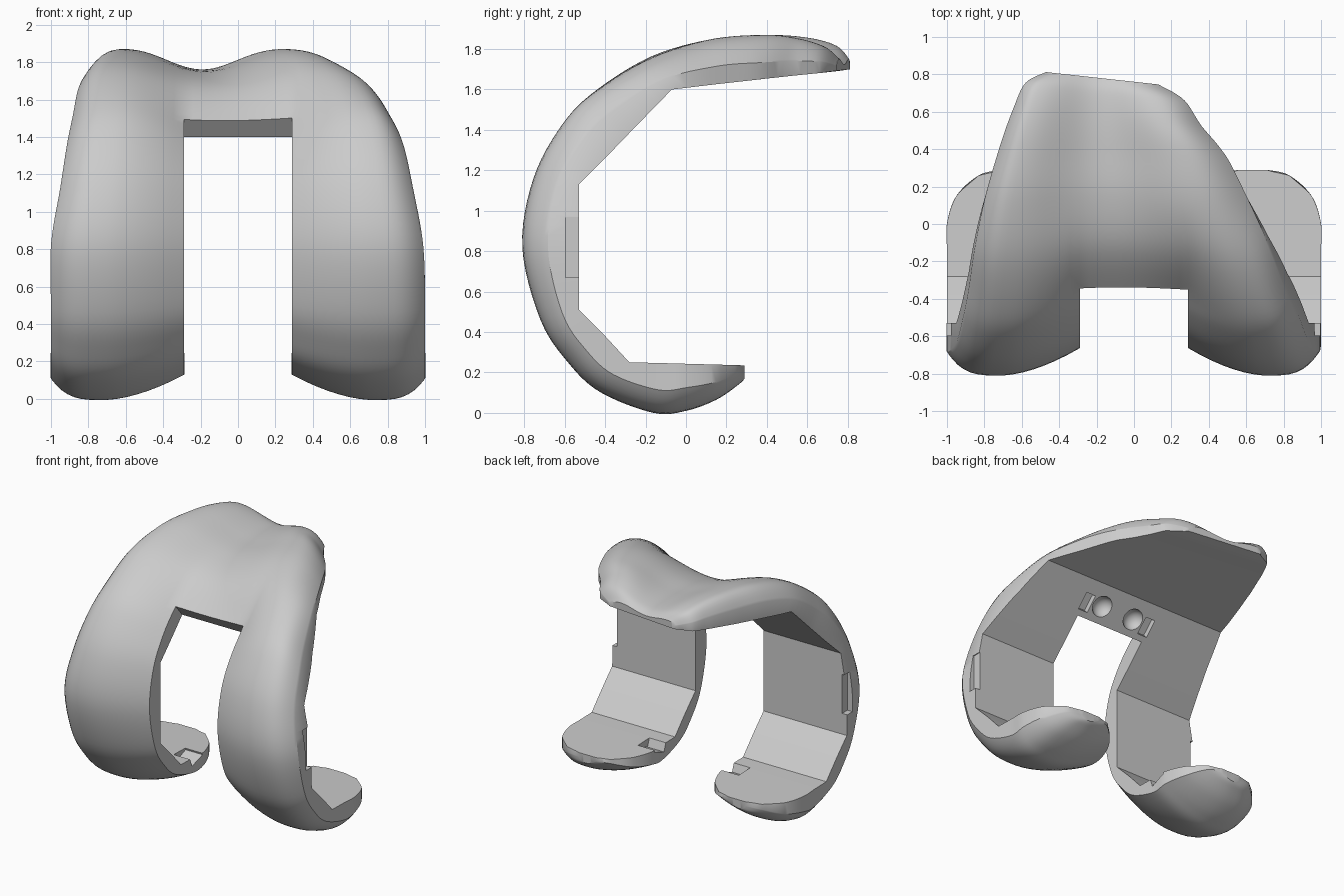
import bpy, bmesh, math
from mathutils import Matrix, Vector

if "Cube" in bpy.data.objects:
    bpy.data.objects.remove(bpy.data.objects["Cube"])

metal = bpy.data.materials.new("satin_grey_metal")
metal.diffuse_color = (0.6, 0.6, 0.6, 1)
metal.use_nodes = True
metal.node_tree.nodes["Principled BSDF"].inputs["Base Color"].default_value = metal.diffuse_color

# Stations round the C: outer y,z | inner y,z | left, right edge | notch left, right
STATIONS = [
    (.29, .17, .29, .235, -.71, .71, -.56, .56),
    (.26, .14, .26, .236, -.83, .83, -.46, .46),
    (.15, .065, .15, .239, -.95, .95, -.35, .35),
    (0, .01, 0, .243, -1, 1, -.29, .29),
    (-.16, 0, -.14, .247, -1, 1, -.29, .29),
    (-.42, .10, -.28, .25, -1, 1, -.29, .29),
    (-.58, .245, -.40, .38, -1, 1, -.29, .29),
    (-.72, .46, -.53, .51, -1, 1, -.29, .29),
    (-.81, .82, -.53, .82, -1, .99, -.29, .29),
    (-.755, 1.16, -.53, 1.13, -.95, .935, -.29, .29),
    (-.61, 1.43, -.40, 1.26, -.915, .885, -.29, .29),
    (-.44, 1.60, -.265, 1.40, -.885, .82, -.29, .29),
    (-.17, 1.765, -.07, 1.60, -.85, .72, -.29, .29),
    (.13, 1.85, .15, 1.626, -.795, .60, -.29, .24),
    (.40, 1.87, .40, 1.654, -.72, .475, -.30, .08),
    (.60, 1.855, .60, 1.676, -.645, .36, -.33, 0),
    (.74, 1.815, .74, 1.69, -.58, .27, -.35, -.05),
    (.81, 1.75, .81, 1.70, -.47, .13, -.30, -.10),
]
NOTCH_TOP = 11           # station where the two legs join
SUB, LEG, MID = 6, 16, 12  # subdivisions
COLS = 2 * LEG + MID

# Rim depth per station, averaged with its neighbours so the skin flows past the inner corners
gap = [(a[0] - a[2], a[1] - a[3]) for a in STATIONS]
DEPTH = [gap[0]] + [tuple((gap[i - 1][k] + 2 * gap[i][k] + gap[i + 1][k]) / 4 for k in (0, 1))
                    for i in range(1, len(gap) - 1)] + [gap[-1]]
TABLE = [a + d for a, d in zip(STATIONS, DEPTH)]


def catmull(a, b, c, d, t):
    return b + .5 * t * (c - a + t * (2*a - 5*b + 4*c - d + t * (3*(b - c) + d - a)))


def smooth(t):
    t = min(max(t, 0), 1)
    return t * t * (3 - 2 * t)


def leg_bulge(v):
    """Relative thickness of a leg, v = 0 outer edge, 1 notch side."""
    peak = .4
    if v < peak:
        return 1 - .52 * (1 - v / peak) ** 3.5
    return 1 - .6 * ((v - peak) / (1 - peak)) ** 1.7


def flange_bulge(x, xl, xr):
    """Relative thickness of the upper flange: two ridges and a wide groove."""
    width = xr - xl
    a, b = xl + .09 * width, xr - .19 * width
    if x < a:
        return 1 - .5 * ((a - x) / (a - xl)) ** 2.5
    if x > b:
        return 1 - .65 * ((x - b) / (xr - b)) ** 2.3
    return 1 - .27 * (1 - math.cos(2 * math.pi * (x - a) / (b - a)))


def section(s):
    """Outer and inner points of one cross-section."""
    i = min(int(s), len(TABLE) - 2)
    t = s - i
    rows = [TABLE[min(max(i + k, 0), len(TABLE) - 1)] for k in (-1, 0, 1, 2)]
    oy, oz, _, _, xl, xr, nl, nr, dy, dz = [catmull(*c, t) for c in zip(*rows)]
    iy, iz = [rows[1][k] + (rows[2][k] - rows[1][k]) * t for k in (2, 3)]
    w = smooth((s - 10.4) / 2.6)
    outer, inner = [], []
    for c in range(COLS + 1):
        if c <= LEG:
            v = (c / LEG) ** 1.5
            x, p = xl + (nl - xl) * v, leg_bulge(v)
        elif c < LEG + MID:
            q = (c - LEG) / MID
            x, p = nl + (nr - nl) * q, .4 - .12 * q * (1 - q)
        else:
            v = ((COLS - c) / LEG) ** 1.5
            x, p = xr + (nr - xr) * v, leg_bulge(v)
        if w > 0:
            p += (flange_bulge(x, xl, xr) - p) * w
        slant = -.11 * (x + .45) * smooth((iy - .3) / .4) * (iz > 1)
        inner.append(Vector((x, iy + slant, iz + slant * .11)))
        outer.append(Vector((x, oy + (p - 1) * dy + slant, oz + (p - 1) * dz)))
    return outer, inner


# Shell: outer skin, faceted inner skin and rim walls; the notch cells are left out
bm = bmesh.new()
rows = (len(STATIONS) - 1) * SUB
grid = []
for r in range(rows + 1):
    grid.append([[bm.verts.new(p) for p in side] for side in section(r / SUB)])
cells = {(r, c) for r in range(rows) for c in range(COLS)
         if r >= NOTCH_TOP * SUB or not LEG <= c < LEG + MID}
for r, c in cells:
    ring = [(r, c), (r, c + 1), (r + 1, c + 1), (r + 1, c)]
    for side in (0, 1):
        bm.faces.new([grid[a][side][b] for a, b in ring])
    beside = [(r - 1, c), (r, c + 1), (r + 1, c), (r, c - 1)]
    for k in range(4):
        if beside[k] not in cells:
            (a, b), (d, e) = ring[k], ring[(k + 1) % 4]
            bm.faces.new([grid[a][0][b], grid[d][0][e], grid[d][1][e], grid[a][1][b]])
bmesh.ops.delete(bm, geom=[v for v in bm.verts if not v.link_faces], context='VERTS')
bmesh.ops.recalc_face_normals(bm, faces=bm.faces)
mesh = bpy.data.meshes.new("curved_shell")
bm.to_mesh(mesh)
bm.free()
shell = bpy.data.objects.new("curved_shell", mesh)
bpy.context.collection.objects.link(shell)
mesh.materials.append(metal)

# Cutter holding all the small recesses
cut = bmesh.new()


def box(center, size, tilt=0):
    m = (Matrix.Translation(center) @ Matrix.Rotation(tilt, 4, 'X')
         @ Matrix.Diagonal((*size, 1)))
    bmesh.ops.create_cube(cut, size=1, matrix=m)


for sx in (-1, 1):
    box((sx * 1.01, -.54, .82), (.10, .11, .30))                # side grip slot
    box((sx * .34, -.10, .25), (.18, .13, .09), math.radians(20))  # foot recess
    box((sx * .27, -.19, 1.48), (.08, .13, .08), math.radians(45))  # square pocket
    bmesh.ops.create_uvsphere(cut, u_segments=24, v_segments=14, radius=.08,
                              matrix=Matrix.Translation((sx * .14, -.165, 1.475)))
cut_mesh = bpy.data.meshes.new("recess_cutter")
cut.to_mesh(cut_mesh)
cut.free()
cutter = bpy.data.objects.new("recess_cutter", cut_mesh)
bpy.context.collection.objects.link(cutter)
cutter.hide_render = True
cutter.hide_set(True)

mod = shell.modifiers.new("recesses", 'BOOLEAN')
mod.operation, mod.solver, mod.object = 'DIFFERENCE', 'EXACT', cutter
bpy.context.view_layer.objects.active = shell
shell.select_set(True)
bpy.ops.object.modifier_apply(modifier=mod.name)
bpy.data.objects.remove(cutter)
bpy.ops.object.shade_smooth_by_angle(angle=math.radians(32))
